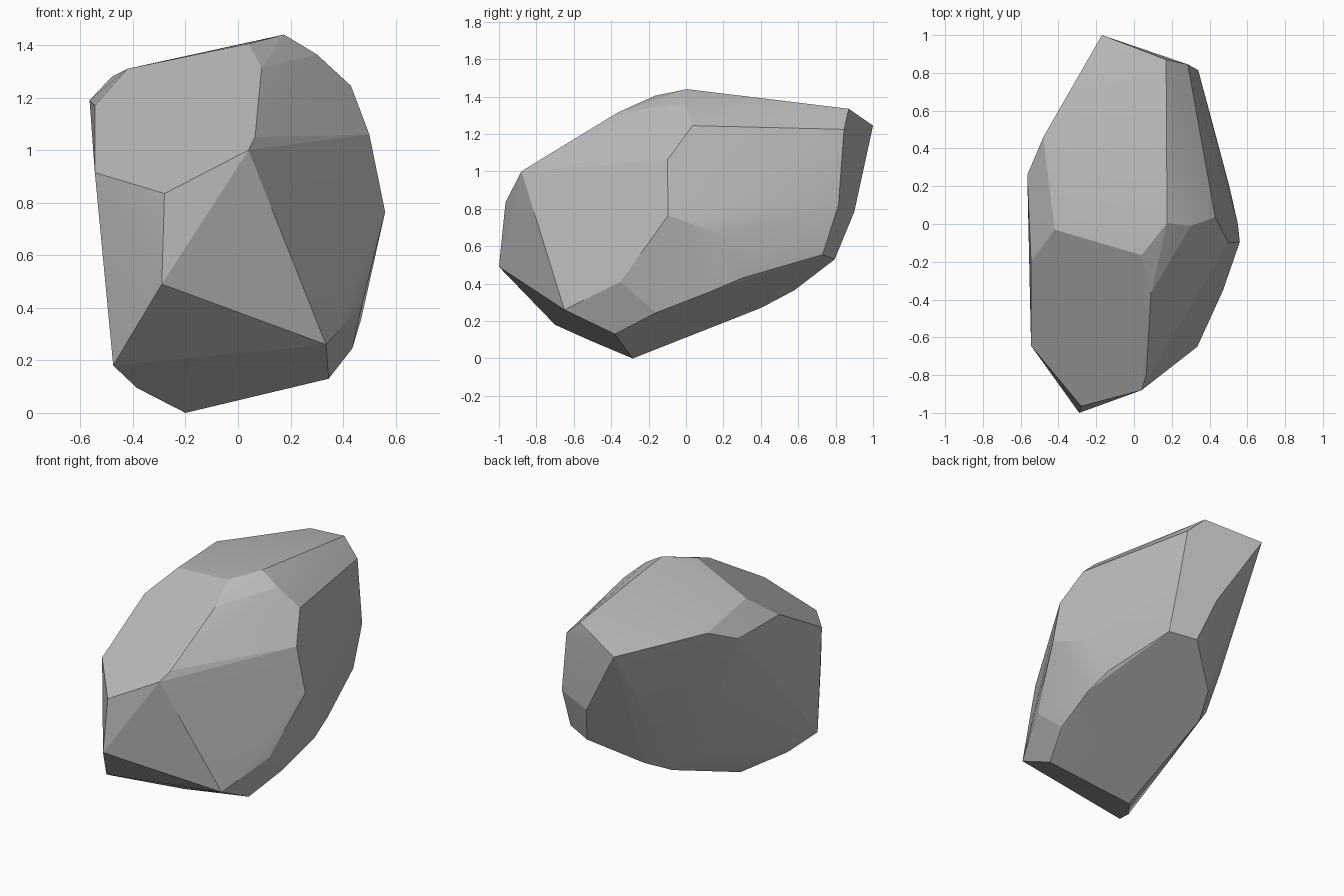
import bpy
import bmesh
from math import radians

default_cube = bpy.data.objects.get("Cube")
if default_cube:
    bpy.data.objects.remove(default_cube, do_unlink=True)


def make_material(name, colour):
    material = bpy.data.materials.new(name)
    material.use_nodes = True
    material.diffuse_color = colour
    shader = material.node_tree.nodes["Principled BSDF"]
    shader.inputs["Base Color"].default_value = colour
    shader.inputs["Roughness"].default_value = 0.9
    return material


def make_chipped_stone(name, corner_groups, material):
    """Wrap a tight skin round the corners and merge it into broad flat facets."""
    mesh_builder = bmesh.new()
    for group in corner_groups:
        for corner in group:
            mesh_builder.verts.new(corner)
    bmesh.ops.convex_hull(mesh_builder, input=mesh_builder.verts[:])
    loose_corners = [vert for vert in mesh_builder.verts if not vert.link_faces]
    bmesh.ops.delete(mesh_builder, geom=loose_corners, context="VERTS")
    bmesh.ops.dissolve_limit(
        mesh_builder,
        angle_limit=radians(2),
        verts=mesh_builder.verts[:],
        edges=mesh_builder.edges[:],
    )
    bmesh.ops.recalc_face_normals(mesh_builder, faces=mesh_builder.faces[:])

    mesh = bpy.data.meshes.new(name)
    mesh_builder.to_mesh(mesh)
    mesh_builder.free()
    mesh.materials.append(material)
    stone = bpy.data.objects.new(name, mesh)
    bpy.context.collection.objects.link(stone)

    # Soften only the shallow creases so the facets stay crisp
    bpy.ops.object.select_all(action="DESELECT")
    stone.select_set(True)
    bpy.context.view_layer.objects.active = stone
    bpy.ops.object.shade_smooth_by_angle(angle=radians(12))
    return stone


# Steep nose and the slope rising from it
nose = [(-.29, -1, .49), (-.28, -.965, .835), (.04, -.88, 1), (.065, -.8, 1.05),
        (.335, -.65, .26), (-.475, -.7, .18), (-.545, -.645, .915)]

# Tilted top facet and its rounded shoulder
crown = [(.09, -.365, 1.315), (.04, -.165, 1.405), (.175, .005, 1.44),
         (.3, -.01, 1.365), (.43, .035, 1.245), (-.42, -.03, 1.31),
         (-.17, 1, 1.245), (.17, .87, 1.335), (.285, .845, 1.225)]

# Widest corners on either flank
left_flank = [(.5, -.1, 1.06), (.56, -.095, .765), (.55, 0, .73),
              (.505, .2, .66), (.472, -.35, .41), (.34, .815, .82)]
right_flank = [(-.48, .46, 1.28), (-.565, .26, 1.19), (-.545, -.2, 1.17),
               (-.21, .56, .54), (-.31, .31, .415)]

# Sloping underside, from the low front corner up to the tail
underside = [(-.2, -.285, 0), (-.385, -.51, .095), (.345, -.38, .13),
             (.435, -.16, .245), (.469, .13, .357), (.45, .3, .43),
             (.335, .73, .555), (.17, .795, .53), (.1, .9, .785),
             (-.1, .58, .365), (-.18, .4, .27)]

stone_grey = make_material("stone grey", (.5, .5, .5, 1))
make_chipped_stone("rock", [nose, crown, left_flank, right_flank, underside], stone_grey)
